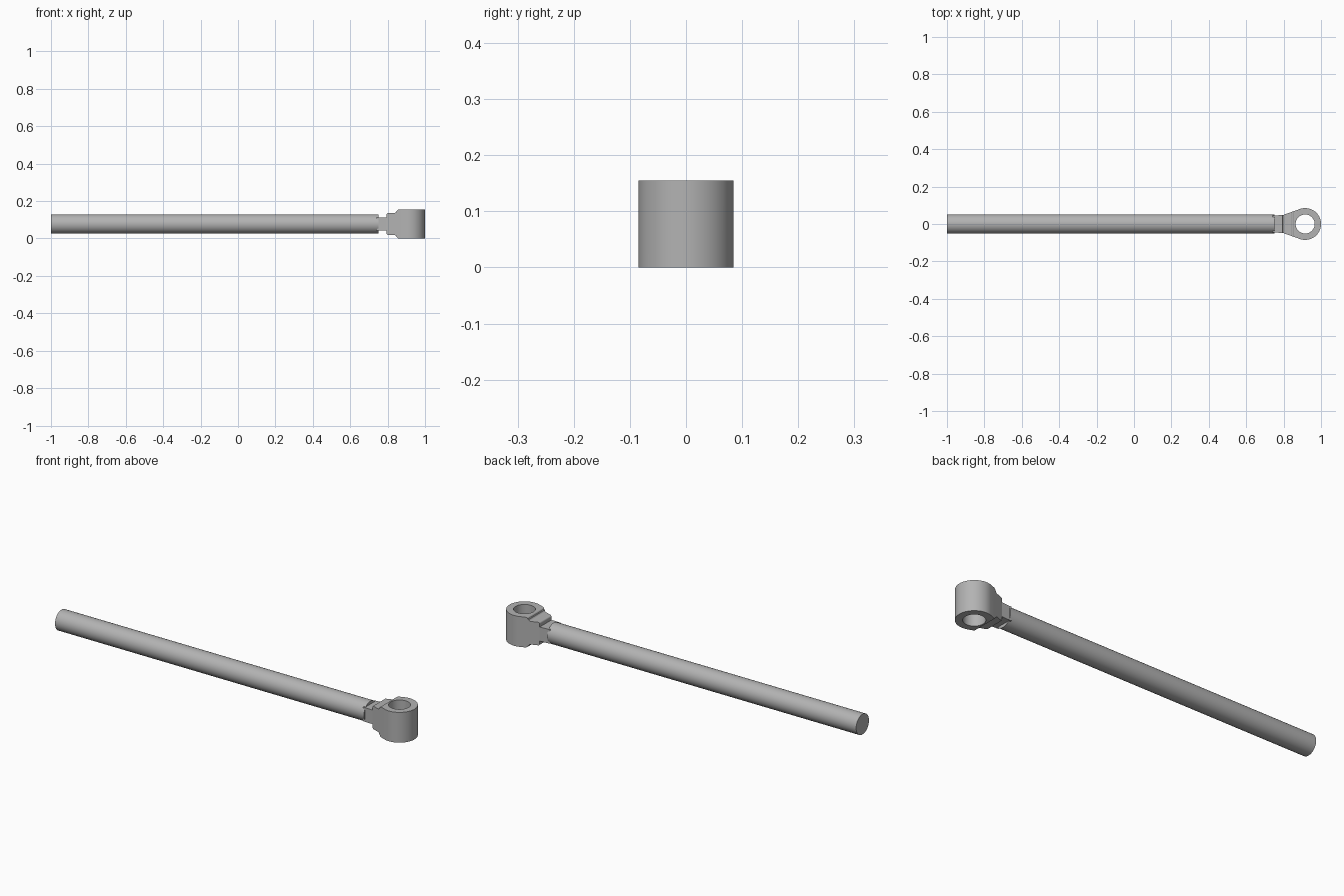
import bpy, bmesh, math
from mathutils import Vector

cube = bpy.data.objects.get("Cube")
if cube:
    bpy.data.objects.remove(cube)

MID = 0.0775           # height of the rod axis
EYE_X, EYE_R, HOLE_R = 0.915, 0.085, 0.051

steel = bpy.data.materials.new("grey steel")
steel.use_nodes = True
steel.diffuse_color = (0.45, 0.45, 0.45, 1)
steel.node_tree.nodes["Principled BSDF"].inputs["Base Color"].default_value = (0.45, 0.45, 0.45, 1)


def prism(name, outline, push):
    """Closed solid from a planar outline pushed along a vector."""
    bm = bmesh.new()
    face = bm.faces.new([bm.verts.new(p) for p in outline])
    ext = bmesh.ops.extrude_face_region(bm, geom=[face])
    verts = [v for v in ext["geom"] if isinstance(v, bmesh.types.BMVert)]
    bmesh.ops.translate(bm, verts=verts, vec=Vector(push))
    bmesh.ops.recalc_face_normals(bm, faces=bm.faces)
    mesh = bpy.data.meshes.new(name)
    bm.to_mesh(mesh)
    bm.free()
    mesh.materials.append(steel)
    obj = bpy.data.objects.new(name, mesh)
    bpy.context.collection.objects.link(obj)
    return obj


def arc(cx, cy, r, start, end, n):
    return [(cx + r * math.cos(math.radians(start + (end - start) * i / n)),
             cy + r * math.sin(math.radians(start + (end - start) * i / n))) for i in range(n + 1)]


def cut(obj, cutter, operation):
    mod = obj.modifiers.new(operation.title(), "BOOLEAN")
    mod.operation, mod.object, mod.solver = operation, cutter, "EXACT"
    cutter.hide_render = True
    cutter.hide_set(True)


def smooth(obj):
    bpy.ops.object.select_all(action="DESELECT")
    obj.select_set(True)
    bpy.context.view_layer.objects.active = obj
    bpy.ops.object.shade_smooth_by_angle(angle=math.radians(30))


# Long round rod
ring = arc(0, MID, 0.052, 0, 360, 48)[:-1]
rod = prism("rod", [(-1, y, z) for y, z in ring], (1.75, 0, 0))
smooth(rod)

# Eye end: plan outline with tapering cheeks that meet the round eye
lower = [(0.74, -0.045), (0.797, -0.048)]
plan = lower + arc(EYE_X, 0, EYE_R, -107, 107, 48) + [(x, -y) for x, y in reversed(lower)]
eye = prism("rod_eye", [(x, y, 0) for x, y in plan], (0, 0, 2 * MID))

# Side outline: narrow neck, filleted shoulder, full-height eye
half = [(0.73, 0.036), (0.795, 0.036)] + arc(0.803, 0.051, 0.008, 180, 90, 6)
half += arc(0.836, 0.069, 0.010, 270, 350, 6) + arc(0.860, 0.0675, 0.010, 170, 90, 6) + [(1.02, 0.0775)]
side = [(x, MID + h) for x, h in half] + [(x, MID - h) for x, h in reversed(half)]
side_cutter = prism("side_profile_cutter", [(x, -0.2, z) for x, z in side], (0, 0.4, 0))
cut(eye, side_cutter, "INTERSECT")

# Pin hole through the eye
hole = arc(EYE_X, 0, HOLE_R, 0, 360, 48)[:-1]
hole_cutter = prism("pin_hole_cutter", [(x, y, -0.1) for x, y in hole], (0, 0, 0.4))
cut(eye, hole_cutter, "DIFFERENCE")

# Bake the cuts, then drop the helpers
bpy.context.view_layer.update()
baked = bpy.data.meshes.new_from_object(eye.evaluated_get(bpy.context.evaluated_depsgraph_get()))
eye.modifiers.clear()
eye.data = baked
for helper in (side_cutter, hole_cutter):
    bpy.data.objects.remove(helper)
smooth(eye)
